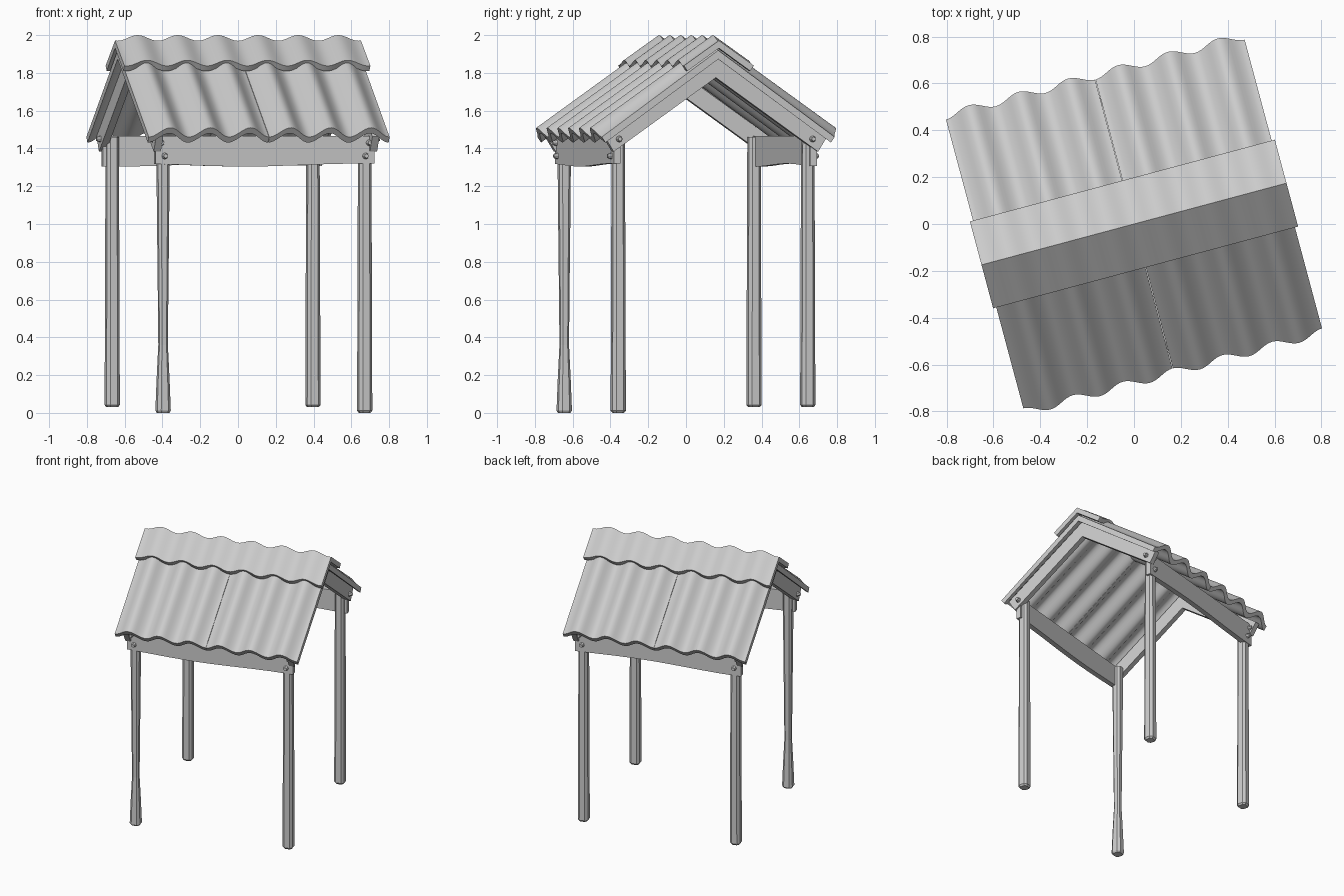
import bpy, bmesh, math
from mathutils import Matrix, Vector

if "Cube" in bpy.data.objects:
    bpy.data.objects.remove(bpy.data.objects["Cube"], do_unlink=True)

TURN = math.radians(15)      # whole shelter stands turned on the ground
PITCH = math.radians(35)
SLOPE = math.tan(PITCH)
WAVE = 0.22                  # corrugation period

grey = bpy.data.materials.new("plain_grey")
grey.use_nodes = True
grey.diffuse_color = (0.6, 0.6, 0.6, 1)
bsdf = next(n for n in grey.node_tree.nodes if n.type == "BSDF_PRINCIPLED")
bsdf.inputs["Base Color"].default_value = (0.6, 0.6, 0.6, 1)


def finish(name, bm, smooth=False):
    bmesh.ops.recalc_face_normals(bm, faces=bm.faces)
    mesh = bpy.data.meshes.new(name)
    bm.to_mesh(mesh)
    bm.free()
    mesh.materials.append(grey)
    obj = bpy.data.objects.new(name, mesh)
    bpy.context.collection.objects.link(obj)
    obj.rotation_euler.z = TURN
    if smooth:
        bpy.ops.object.select_all(action="DESELECT")
        obj.select_set(True)
        bpy.context.view_layer.objects.active = obj
        bpy.ops.object.shade_smooth_by_angle(angle=math.radians(32))
    return obj


def loft(name, rings, smooth=False):
    """Skin a list of equal point rings and close both ends."""
    bm = bmesh.new()
    rows = [[bm.verts.new(p) for p in ring] for ring in rings]
    n = len(rows[0])
    for a, b in zip(rows, rows[1:]):
        for i in range(n):
            j = (i + 1) % n
            bm.faces.new((a[i], a[j], b[j], b[i]))
    bm.faces.new(rows[0])
    bm.faces.new(rows[-1])
    return finish(name, bm, smooth)


def steps(a, b, n):
    return [a + (b - a) * i / n for i in range(n + 1)]


def ripple(x):
    return -math.cos(2 * math.pi * x / WAVE)


# Corrugated sheets, two on each slope
def sheet_ring(x, side):
    ring = []
    for s, drop in ((0.0, 0), (0.8, 0), (0.8, 0.036), (0.03, 0.036)):
        h = 0.03 * ripple(x) - drop
        y = s * math.cos(PITCH) + h * math.sin(PITCH)
        z = 1.944 - s * math.sin(PITCH) + h * math.cos(PITCH)
        ring.append((x, side * max(y, 0.0), z))
    return ring


for side, face in ((-1, "front"), (1, "back")):
    for start, hand in ((-0.66, "right"), (0.001, "left")):
        xs = steps(start, start + 0.659, 48)
        loft(f"{face}_{hand}_roof_sheet", [sheet_ring(x, side) for x in xs], True)


# Folded ridge cap with a shallow ripple
def cap_ring(x):
    top = 1.985 + 0.015 * ripple(x)
    low = top - 0.19 * SLOPE
    t = 0.04
    return [(x, -0.192, low), (x, 0, top), (x, 0.192, low),
            (x, 0.172, low - t * 0.7), (x, 0, top - t), (x, -0.172, low - t * 0.7)]


loft("ridge_cap", [cap_ring(x) for x in steps(-0.674, 0.674, 96)], True)


# Gable rafters
def rafter_ring(x):
    top, low = 1.89, 1.775
    half = [(0.61, top - 0.61 * SLOPE), (0.56, low - 0.56 * SLOPE)]
    return ([(x, 0, top)] + [(x, y, z) for y, z in half] + [(x, 0, low)]
            + [(x, -y, z) for y, z in reversed(half)])


for sx, hand in ((-1, "right"), (1, "left")):
    loft(f"{hand}_gable_rafters", [rafter_ring(sx * x) for x in (0.573, 0.612)])


# Eave beams, slightly hewn along the lower edge
def beam_ring(x, side):
    low = 1.312 + 0.008 * math.sin(5 * x + side)
    return [(x, side * y, z) for y, z in
            ((0.52, low), (0.556, low), (0.556, 1.465), (0.52, 1.465))]


for side, face in ((-1, "front"), (1, "back")):
    loft(f"{face}_eave_beam", [beam_ring(x, side) for x in steps(-0.6, 0.6, 8)])


# Rough posts: chamfered square section, width varies with height
def post(name, px, py, profile):
    rings = []
    for z, w in profile:
        a, c = w / 2, w * 0.27
        rings.append([(px + x, py + y, z) for x, y in
                      ((a, -c), (a, c), (c, a), (-c, a),
                       (-a, c), (-a, -c), (-c, -a), (c, -a))])
    loft(name, rings)


def straight(z):
    return [(z, 0.056), (z + 0.012, 0.073), (0.7, 0.069), (1.46, 0.064)]


waisted = [(0.0, 0.06), (0.012, 0.074), (0.18, 0.062), (0.36, 0.046),
           (0.6, 0.05), (1.0, 0.058), (1.46, 0.066)]
post("front_right_post", -0.55, -0.52, waisted)
post("front_left_post", 0.555, -0.52, straight(0.0))
post("back_right_post", -0.55, 0.52, straight(0.03))
post("back_left_post", 0.55, 0.52, straight(0.03))


# Bolt heads on beam and rafter ends
def bolt(name, spot, axis):
    bm = bmesh.new()
    turn = Vector(axis).to_track_quat("Z", "Y").to_matrix().to_4x4()
    bmesh.ops.create_cone(bm, cap_ends=True, segments=8, radius1=0.018,
                          radius2=0.011, depth=0.024,
                          matrix=Matrix.Translation(spot) @ turn)
    finish(name, bm)


for sx, hand in ((-1, "right"), (1, "left")):
    for sy, face in ((-1, "front"), (1, "back")):
        bolt(f"{face}_{hand}_beam_bolt_low", (sx * 0.55, sy * 0.566, 1.36), (0, sy, 0))
        bolt(f"{face}_{hand}_beam_bolt_high", (sx * 0.57, sy * 0.566, 1.43), (0, sy, 0))
        bolt(f"{face}_{hand}_rafter_bolt", (sx * 0.622, sy * 0.53, 1.45), (sx, 0, 0))
